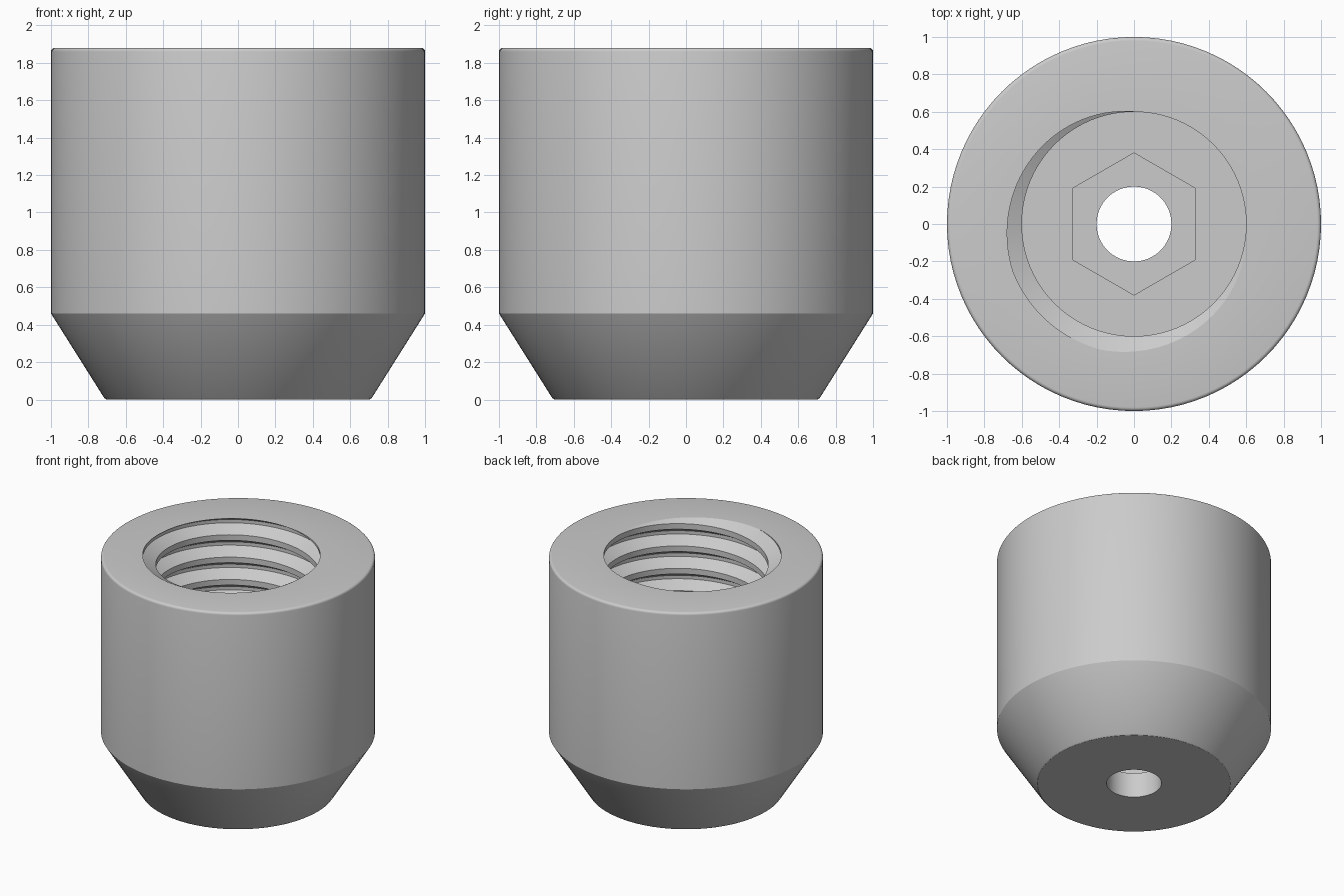
import bpy
import bmesh
from math import sin, cos, pi, tau, radians

cube = bpy.data.objects.get("Cube")
if cube:
    bpy.data.objects.remove(cube, do_unlink=True)

TOP, SHOULDER, FLOOR, HEX_FLOOR = 1.88, 0.46, 0.46, 0.2
OUTER, BASE, CREST, ROOT = 1.0, 0.715, 0.6, 0.695
HOLE, HEX = 0.2, 0.38
PITCH, SEGS = 0.18, 96

bm = bmesh.new()


def ring(radius, z, count=SEGS, turn=0.0):
    return [bm.verts.new((radius * cos(turn + tau * i / count),
                          radius * sin(turn + tau * i / count), z))
            for i in range(count)]


def wall(profile, count=SEGS, turn=0.0):
    """Skin a stack of rings given as (radius, z) pairs."""
    rings = [ring(r, z, count, turn) for r, z in profile]
    for a, b in zip(rings, rings[1:]):
        for i in range(count):
            j = (i + 1) % count
            bm.faces.new((a[i], a[j], b[j], b[i]))


def cap(z):
    """Fill the flat region between the open loops at one height."""
    edges = [e for e in bm.edges if len(e.link_faces) == 1
             and all(abs(v.co.z - z) < 1e-4 for v in e.verts)]
    bmesh.ops.triangle_fill(bm, edges=edges, use_beauty=True, use_dissolve=False)


# Helical thread, run past both ends and trimmed flat
steps = ((0.0, CREST), (0.31, ROOT), (0.46, ROOT), (0.75, CREST))
rows = []
for turn in range(-2, 11):
    for f, r in steps:
        rows.append([bm.verts.new((r * cos(tau * i / SEGS), r * sin(tau * i / SEGS),
                                   TOP + PITCH * (i / SEGS - 0.25 - turn - f)))
                     for i in range(SEGS + 1)])
for a, b in zip(rows, rows[1:]):
    for i in range(SEGS):
        bm.faces.new((a[i], a[i + 1], b[i + 1], b[i]))
bmesh.ops.remove_doubles(bm, verts=bm.verts[:], dist=1e-5)
for z, direction in ((TOP, 1), (FLOOR, -1)):
    bmesh.ops.bisect_plane(bm, geom=bm.verts[:] + bm.edges[:] + bm.faces[:], dist=1e-5,
                           plane_co=(0, 0, z), plane_no=(0, 0, direction),
                           clear_outer=True)
bmesh.ops.remove_doubles(bm, verts=bm.verts[:], dist=1e-5)

# Outer body with tapered foot and softened rim
fillet = 0.02
rim = [(OUTER - fillet + fillet * cos(k * pi / 8), TOP - fillet + fillet * sin(k * pi / 8))
       for k in range(5)]
wall([(BASE - 0.012, 0), (BASE, 0.008), (OUTER, SHOULDER)] + rim)

# Nut pocket and through hole
wall([(HEX, HEX_FLOOR), (HEX, FLOOR)], 6, pi / 6)
wall([(HOLE, 0), (HOLE, HEX_FLOOR)], 64)

for level in (TOP, FLOOR, HEX_FLOOR, 0):
    cap(level)
bmesh.ops.recalc_face_normals(bm, faces=bm.faces[:])

mesh = bpy.data.meshes.new("threaded_body")
bm.to_mesh(mesh)
bm.free()
body = bpy.data.objects.new("threaded_body", mesh)
bpy.context.collection.objects.link(body)

# Plain grey finish
grey = bpy.data.materials.new("light_grey")
grey.use_nodes = True
colour = (0.6, 0.6, 0.6, 1)
grey.diffuse_color = colour
grey.node_tree.nodes["Principled BSDF"].inputs["Base Color"].default_value = colour
mesh.materials.append(grey)

bpy.ops.object.select_all(action='DESELECT')
body.select_set(True)
bpy.context.view_layer.objects.active = body
bpy.ops.object.shade_smooth_by_angle(angle=radians(25))
